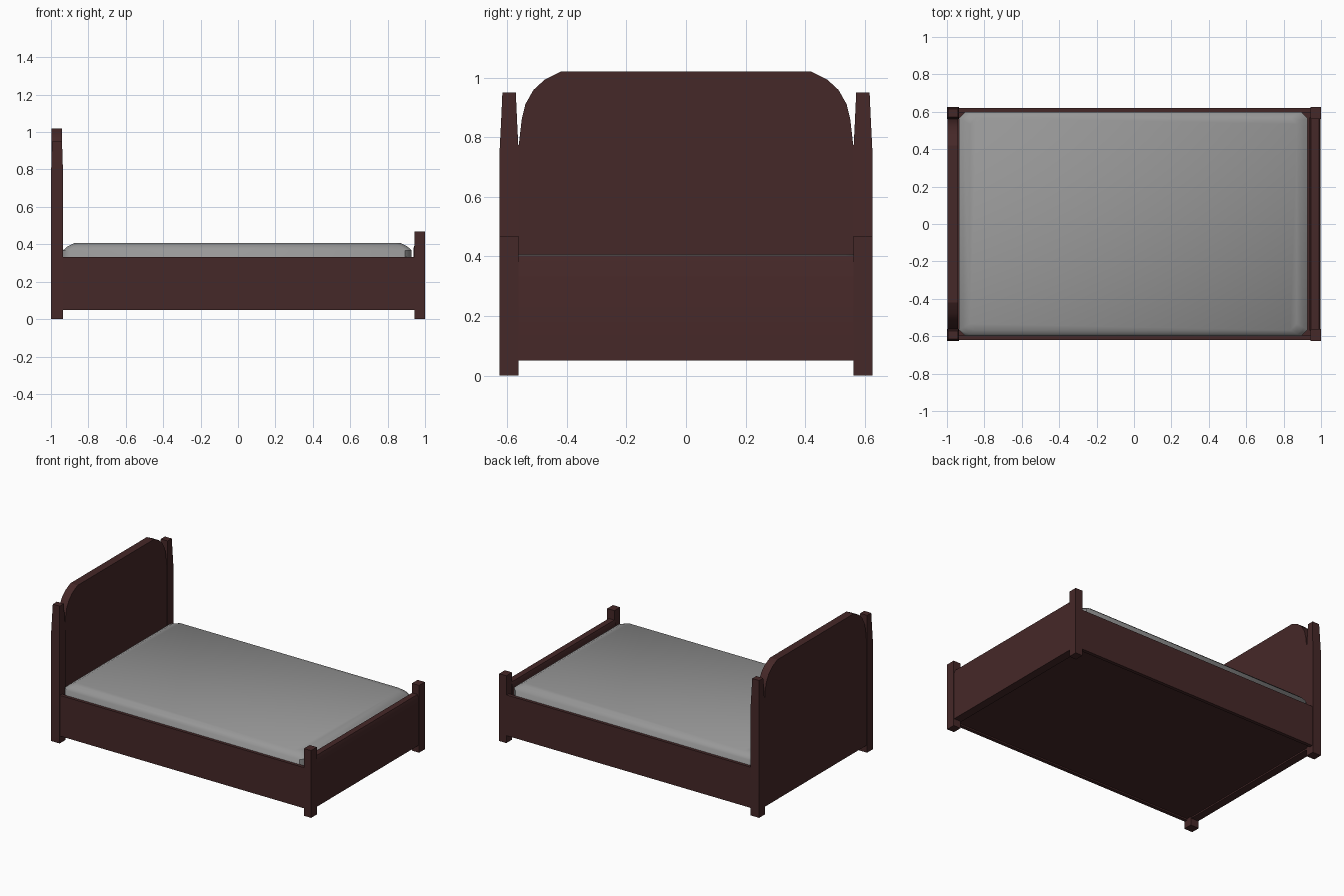
import bpy, bmesh, math

if "Cube" in bpy.data.objects:
    bpy.data.objects.remove(bpy.data.objects["Cube"])


def material(name, color):
    m = bpy.data.materials.new(name)
    m.diffuse_color = (*color, 1)
    m.use_nodes = True
    m.node_tree.nodes["Principled BSDF"].inputs["Base Color"].default_value = m.diffuse_color
    return m


WOOD = material("dark_brown_wood", (0.060, 0.021, 0.021))
CLOTH = material("grey_cloth", (0.31, 0.31, 0.31))


def finish(name, bm, mat, angle=25):
    bmesh.ops.recalc_face_normals(bm, faces=bm.faces)
    mesh = bpy.data.meshes.new(name)
    bm.to_mesh(mesh)
    bm.free()
    mesh.materials.append(mat)
    obj = bpy.data.objects.new(name, mesh)
    bpy.context.collection.objects.link(obj)
    bpy.ops.object.select_all(action='DESELECT')
    bpy.context.view_layer.objects.active = obj
    obj.select_set(True)
    bpy.ops.object.shade_smooth_by_angle(angle=math.radians(angle))
    return obj


def loft(name, rings, mat, angle=25):
    """Join rings of points that have equal counts, and cap both ends."""
    bm = bmesh.new()
    rows = [[bm.verts.new(p) for p in ring] for ring in rings]
    n = len(rows[0])
    for a, b in zip(rows, rows[1:]):
        for i in range(n):
            j = (i + 1) % n
            bm.faces.new((a[i], a[j], b[j], b[i]))
    bm.faces.new(rows[0][::-1])
    bm.faces.new(rows[-1])
    return finish(name, bm, mat, angle)


def rect(x0, x1, y0, y1, z):
    return [(x0, y0, z), (x1, y0, z), (x1, y1, z), (x0, y1, z)]


def box(name, x0, x1, y0, y1, z0, z1, mat):
    return loft(name, [rect(x0, x1, y0, y1, z0), rect(x0, x1, y0, y1, z1)], mat)


# Corner posts and side rails, mirrored across y
for side, s in (("front", -1), ("back", 1)):
    lo, hi = sorted((s * 0.562, s * 0.625))
    loft(side + "_head_post", [
        rect(-1, -0.935, lo, hi, 0),
        rect(-1, -0.935, lo, hi, 0.76),
        rect(-0.997, -0.938, lo + 0.005, hi - 0.005, 0.86),
        rect(-0.994, -0.941, lo + 0.009, hi - 0.009, 0.95)], WOOD)
    box(side + "_foot_post", 0.945, 1, lo, hi, 0, 0.468, WOOD)
    lo, hi = sorted((s * 0.597, s * 0.621))
    box(side + "_side_rail", -0.94, 0.95, lo, hi, 0.05, 0.333, WOOD)

# Headboard with arched shoulders
half = [(0.565, 0.05), (0.565, 0.74), (0.558, 0.80), (0.551, 0.86), (0.539, 0.91),
        (0.512, 0.958), (0.475, 0.992), (0.42, 1.02)]
outline = half + [(-y, z) for y, z in reversed(half)]
loft("headboard", [[(x, y, z) for y, z in outline] for x in (-0.996, -0.940)], WOOD)

# Footboard with eased top edges
section = [(0.938, 0.05), (0.996, 0.05), (0.996, 0.378), (0.988, 0.402),
           (0.946, 0.402), (0.938, 0.378)]
loft("footboard", [[(x, y, z) for x, z in section] for y in (-0.57, 0.57)], WOOD)

# Base board under the mattress, slightly recessed
box("base_board", -0.945, 0.945, -0.6, 0.6, 0.06, 0.09, WOOD)


# Mattress with cut corners and a sloping top edge
def cut_rect(inset, z, c=0.035):
    x0, x1, y = -0.935 + inset, 0.928 - inset, 0.6 - inset * 0.55
    return [(x0 + c, -y, z), (x1 - c, -y, z), (x1, -y + c, z), (x1, y - c, z),
            (x1 - c, y, z), (x0 + c, y, z), (x0, y - c, z), (x0, -y + c, z)]


loft("mattress", [cut_rect(0, 0.1), cut_rect(0, 0.368),
                  cut_rect(0.022, 0.388), cut_rect(0.058, 0.406)], CLOTH, 45)
